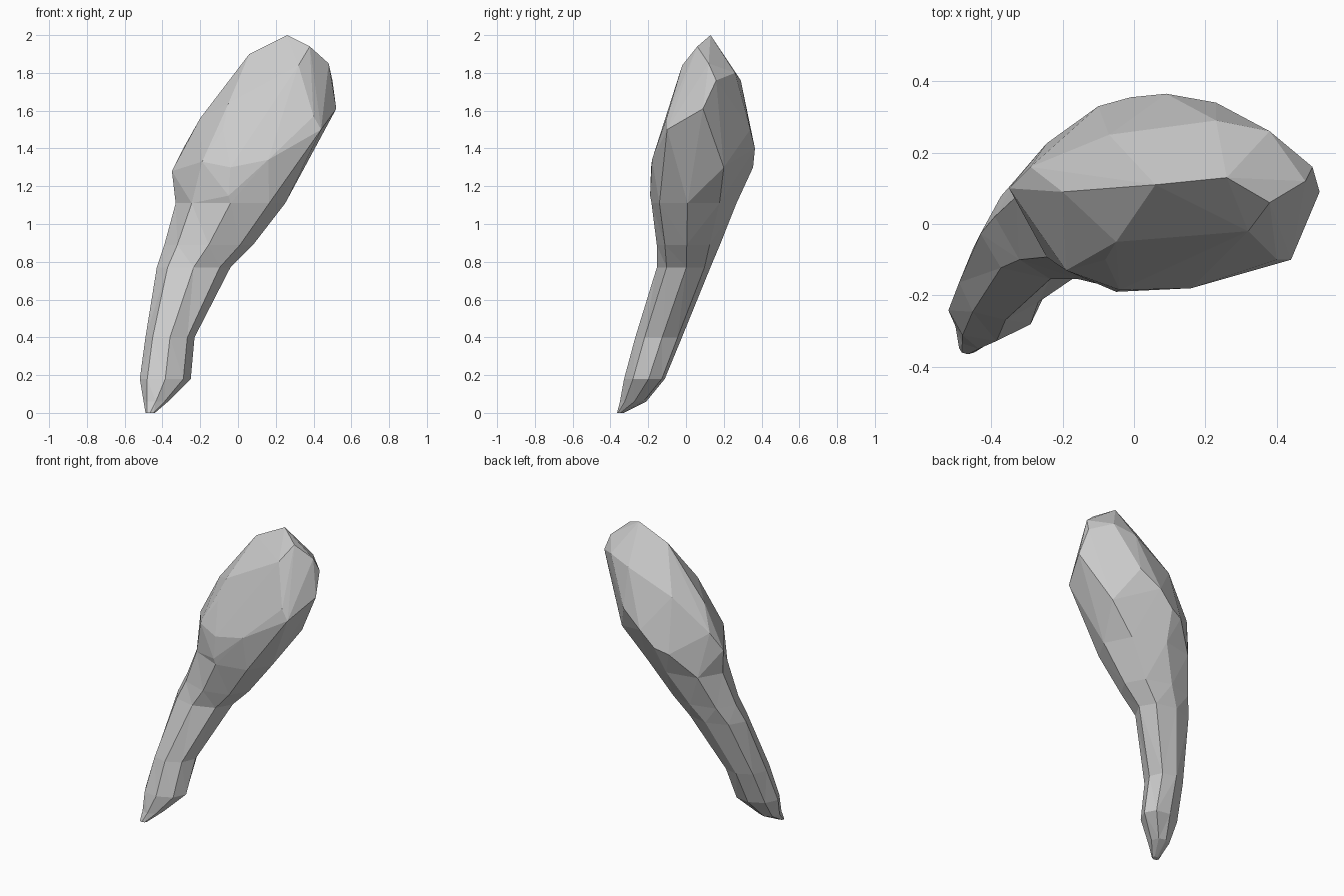
import bpy, bmesh
from math import cos, sin, tau, sqrt

if "Cube" in bpy.data.objects:
    bpy.data.objects.remove(bpy.data.objects["Cube"])

SIDES = 8

# Handle sections: z, x min, x max, y min, y max, skew (lean of the oval in plan)
SECTIONS = [
    (0.00, -0.49, -0.44, -0.365, -0.33, 0.0),
    (0.06, -0.50, -0.37, -0.35, -0.21, 0.1),
    (0.18, -0.52, -0.25, -0.33, -0.11, 0.2),
    (0.40, -0.49, -0.23, -0.27, -0.02, 0.15),
    (0.77, -0.43, -0.04, -0.155, 0.13, 0.1),
    (0.89, -0.39, 0.08, -0.155, 0.18, -0.05),
    (1.11, -0.33, 0.25, -0.185, 0.27, -0.15),
]

# Corners of the faceted head, from the top down
HEAD = [
    (0.26, 0.13, 2.0), (0.06, 0.11, 1.9), (0.38, 0.06, 1.94),
    (0.48, 0.12, 1.85), (0.32, -0.02, 1.84), (0.38, 0.26, 1.8),
    (0.50, 0.16, 1.76), (0.23, 0.29, 1.76), (0.01, 0.01, 1.72),
    (-0.05, -0.05, 1.64), (-0.07, 0.25, 1.62), (0.52, 0.09, 1.61),
    (0.40, -0.10, 1.57), (-0.20, 0.09, 1.56), (0.44, -0.10, 1.5),
    (-0.08, -0.10, 1.5), (0.23, 0.34, 1.5), (0.09, 0.365, 1.4),
    (-0.29, 0.16, 1.4), (0.16, -0.18, 1.34), (-0.19, -0.13, 1.33),
    (0.34, 0.20, 1.3), (-0.04, -0.185, 1.3), (-0.01, 0.355, 1.3),
    (-0.35, 0.10, 1.28), (-0.10, 0.33, 1.27), (0.20, -0.14, 1.27),
    (-0.05, -0.19, 1.15),
]


def add_ring(bm, z, x0, x1, y0, y1, skew):
    """Skewed oval that fits the given bounds."""
    ring = []
    for i in range(SIDES):
        c, s = cos(tau * i / SIDES), sin(tau * i / SIDES)
        x = (x0 + x1) / 2 + (x1 - x0) / 2 * c
        y = (y0 + y1) / 2 + (y1 - y0) / 2 * (skew * c + sqrt(1 - skew * skew) * s)
        ring.append(bm.verts.new((x, y, z)))
    return ring


bm = bmesh.new()

# Head: convex hull over the top handle ring, left open underneath
top_ring = add_ring(bm, *SECTIONS[-1])
corners = [bm.verts.new(p) for p in HEAD]
bmesh.ops.convex_hull(bm, input=top_ring + corners)
base = SECTIONS[-1][0] + 0.001
floor = [f for f in bm.faces if all(v.co.z < base for v in f.verts)]
bmesh.ops.delete(bm, geom=floor, context='FACES_ONLY')
bmesh.ops.delete(bm, geom=[e for e in bm.edges if not e.link_faces], context='EDGES')
bmesh.ops.delete(bm, geom=[v for v in bm.verts if not v.link_faces], context='VERTS')

# Handle: thin leaning shaft, lofted up to the head
rings = [add_ring(bm, *section) for section in SECTIONS]
for low, high in zip(rings, rings[1:]):
    for i in range(SIDES):
        j = (i + 1) % SIDES
        bm.faces.new((low[i], low[j], high[j], high[i]))
bm.faces.new(rings[0][::-1])

bmesh.ops.remove_doubles(bm, verts=bm.verts[:], dist=0.001)
bmesh.ops.triangulate(bm, faces=bm.faces[:])
bmesh.ops.recalc_face_normals(bm, faces=bm.faces[:])

mesh = bpy.data.meshes.new("drumstick")
bm.to_mesh(mesh)
bm.free()
bpy.context.collection.objects.link(bpy.data.objects.new("drumstick", mesh))
